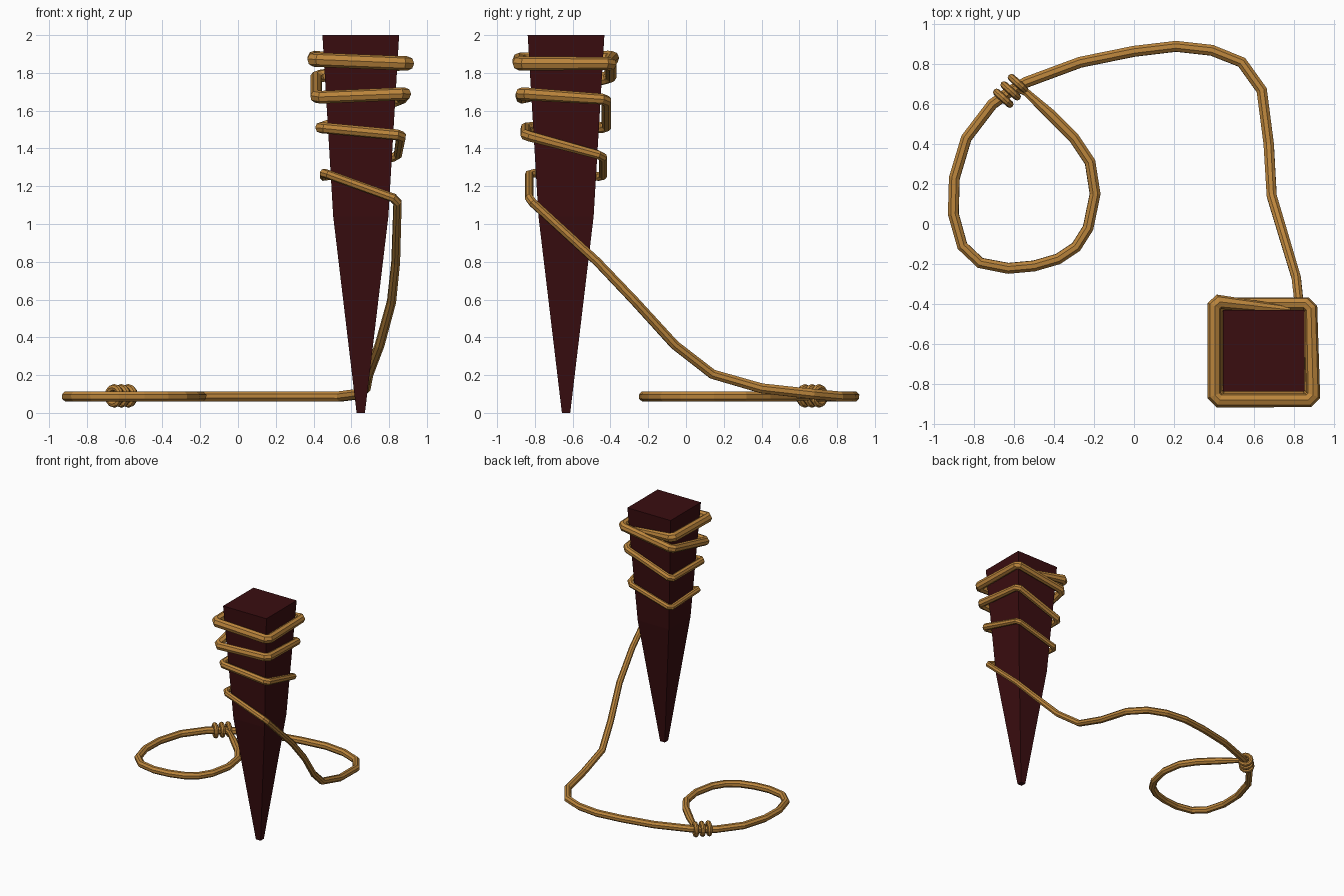
import bpy, math
from mathutils import Vector

if "Cube" in bpy.data.objects:
    bpy.data.objects.remove(bpy.data.objects["Cube"])


def material(name, rgb):
    m = bpy.data.materials.new(name)
    m.use_nodes = True
    m.diffuse_color = (*rgb, 1)
    bsdf = next(n for n in m.node_tree.nodes if n.type == 'BSDF_PRINCIPLED')
    bsdf.inputs["Base Color"].default_value = (*rgb, 1)
    return m


WOOD = material("dark red wood", (0.042, 0.004, 0.005))
ROPE = material("tan rope", (0.50, 0.235, 0.045))
AXIS = Vector((0.65, -0.635, 0))


def link_mesh(name, mesh, mat):
    mesh.materials.clear()
    mesh.materials.append(mat)
    ob = bpy.data.objects.new(name, mesh)
    bpy.context.collection.objects.link(ob)
    return ob


def tube(name, points):
    """Flat-sided rope through (position, radius) pairs."""
    cu = bpy.data.curves.new(name, 'CURVE')
    cu.dimensions = '3D'
    cu.bevel_depth = 1
    cu.bevel_resolution = 2
    cu.use_fill_caps = True
    sp = cu.splines.new('POLY')
    sp.points.add(len(points) - 1)
    for p, (co, r) in zip(sp.points, points):
        p.co = (*co, 1)
        p.radius = r
    tmp = bpy.data.objects.new(name + "_path", cu)
    bpy.context.collection.objects.link(tmp)
    deps = bpy.context.evaluated_depsgraph_get()
    mesh = bpy.data.meshes.new_from_object(tmp.evaluated_get(deps))
    bpy.data.objects.remove(tmp)
    for f in mesh.polygons:
        f.use_smooth = False
    return link_mesh(name, mesh, ROPE)


def blunt(points, cut):
    """Replace each inner corner by two points so the rope keeps its width."""
    out = [points[0]]
    for a, b, c in zip(points, points[1:], points[2:]):
        for other in (a, c):
            out.append((b[0] + (other[0] - b[0]).normalized() * cut, b[1]))
    return out + [points[-1]]


# Stake: square section, tapering to a blunt tip
verts, faces = [], []
for z, h in ((0, 0.022), (1.04, 0.146), (2, 0.203)):
    verts += [AXIS + Vector((sx * h, sy * h, z))
              for sx, sy in ((-1, -1), (1, -1), (1, 1), (-1, 1))]
for k in (0, 4):
    faces += [(k + i, k + (i + 1) % 4, k + 4 + (i + 1) % 4, k + 4 + i) for i in range(4)]
faces += [(3, 2, 1, 0), (8, 9, 10, 11)]
stake = bpy.data.meshes.new("stake")
stake.from_pydata(verts, [], faces)
link_mesh("stake", stake, WOOD)

# Rope wraps: corner heights in order front left, front right, back right, back left
turns = [(0.195, 0.024, (1.13, 1.27, 1.25, 1.36)),
         (0.214, 0.029, (1.47, 1.51, 1.51, 1.66)),
         (0.236, 0.034, (1.69, 1.67, 1.78, 1.85)),
         (0.248, 0.038, (1.85, 1.87, 1.88))]
corners = ((1, -1), (-1, -1), (-1, 1), (1, 1))
wrap = []
for half, r, heights in turns:
    for (sx, sy), z in zip(corners, heights):
        wrap.append((AXIS + Vector((sx * half, sy * half, z)), r))
wrap.append((Vector((0.78, -0.43, 1.84)), 0.02))

# Rope hanging from the stake to the ground
hang = [(0.835, -0.47, 0.80), (0.813, -0.27, 0.59), (0.75, -0.06, 0.36),
        (0.69, 0.14, 0.205), (0.675, 0.40, 0.13), (0.64, 0.67, 0.10)]
hang = [(Vector(p), 0.024 + 0.001 * i) for i, p in enumerate(hang)]

# Rope lying on the ground, ending in a noose
ground = [(0.54, 0.81), (0.39, 0.87), (0.21, 0.89), (0, 0.865), (-0.27, 0.81),
          (-0.54, 0.71), (-0.62, 0.665), (-0.71, 0.60), (-0.84, 0.43), (-0.90, 0.23),
          (-0.905, 0.05), (-0.86, -0.11), (-0.77, -0.195), (-0.63, -0.222),
          (-0.50, -0.21), (-0.38, -0.175), (-0.29, -0.115), (-0.23, -0.02),
          (-0.195, 0.15), (-0.22, 0.31), (-0.30, 0.43), (-0.42, 0.55),
          (-0.54, 0.66), (-0.61, 0.69)]
ground = [(Vector((x, y, 0.087)), 0.029) for x, y in ground]
ground[-2:] = [(p, 0.02) for p, r in ground[-2:]]

tube("rope", list(reversed(blunt(hang[:1] + wrap, 0.025)[1:])) + hang + ground)

# Knot: three coils around the noose joint
for i in (-1, 0, 1):
    bpy.ops.mesh.primitive_torus_add(
        major_radius=0.044, minor_radius=0.019, major_segments=12, minor_segments=8,
        location=(-0.618 + 0.037 * i, 0.667 + 0.037 * i, 0.09),
        rotation=(0, math.pi / 2, math.radians(48)))
    coil = bpy.context.object
    coil.name = f"knot_coil_{i + 2}"
    coil.data.materials.append(ROPE)
    bpy.ops.object.shade_flat()
